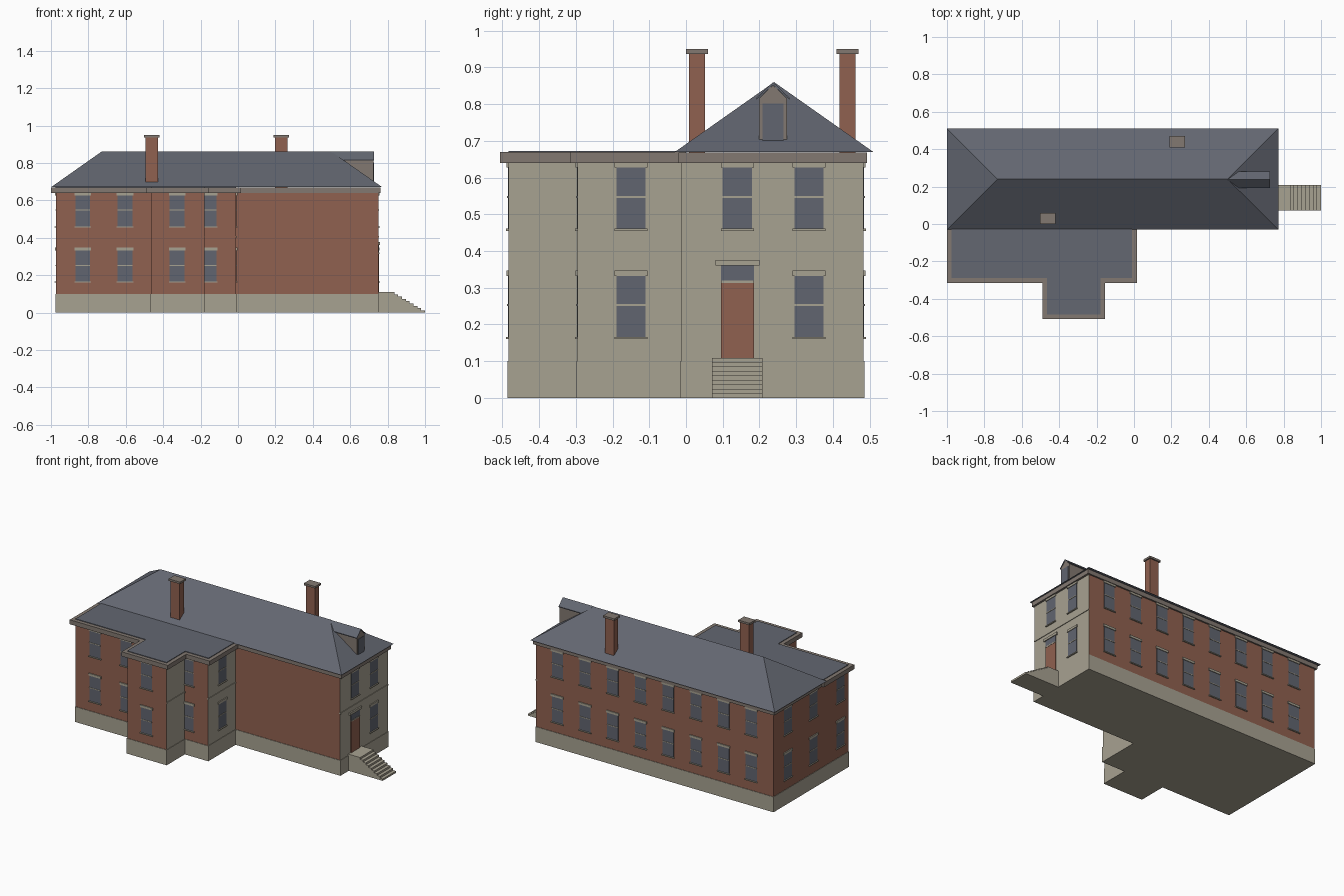
import bpy
import bmesh
from mathutils import Vector

if "Cube" in bpy.data.objects:
    bpy.data.objects.remove(bpy.data.objects["Cube"])


def material(name, color):
    m = bpy.data.materials.new(name)
    m.use_nodes = True
    m.diffuse_color = (*color, 1)
    m.node_tree.nodes["Principled BSDF"].inputs["Base Color"].default_value = (*color, 1)
    return m


BRICK = material("brick red", (0.28, 0.12, 0.08))
STONE = material("tan stone", (0.39, 0.36, 0.285))
SLATE = material("slate grey", (0.125, 0.135, 0.165))
TRIM = material("trim grey brown", (0.225, 0.19, 0.165))
GLASS = material("window grey", (0.12, 0.13, 0.16))


def finish(name, bm, mats):
    bmesh.ops.recalc_face_normals(bm, faces=bm.faces)
    mesh = bpy.data.meshes.new(name)
    bm.to_mesh(mesh)
    bm.free()
    for m in mats:
        mesh.materials.append(m)
    obj = bpy.data.objects.new(name, mesh)
    bpy.context.collection.objects.link(obj)
    return obj


def add_box(bm, x, y, z, index=0):
    made = bmesh.ops.create_cube(bm, size=1)["verts"]
    for v in made:
        v.co = Vector(r[0] if c < 0 else r[1] for c, r in zip(v.co, (x, y, z)))
    for f in {f for v in made for f in v.link_faces}:
        f.material_index = index


def box(name, x, y, z, mat):
    bm = bmesh.new()
    add_box(bm, x, y, z)
    return finish(name, bm, [mat])


def prism(name, outline, x0, x1, mat):
    """Extrude a (y, z) outline along x."""
    bm = bmesh.new()
    face = bm.faces.new([bm.verts.new((x0, y, z)) for y, z in outline])
    out = bmesh.ops.extrude_face_region(bm, geom=[face])["geom"]
    bmesh.ops.translate(bm, vec=(x1 - x0, 0, 0),
                        verts=[g for g in out if isinstance(g, bmesh.types.BMVert)])
    return finish(name, bm, [mat])


# Walls and foundations: the left-facing walls are stone, the rest brick
BASE, WALL_TOP, EAVE = 0.10, 0.642, 0.67
blocks = {
    "main": ((-0.972, 0.75), (-0.012, 0.483)),
    "wing": ((-0.972, -0.01), (-0.295, 0.0)),
    "porch": ((-0.465, -0.18), (-0.483, -0.28)),
}
for name, (x, y) in blocks.items():
    walls = box(name + "_walls", x, y, (0.002, WALL_TOP), BRICK)
    walls.data.materials.append(STONE)
    for f in walls.data.polygons:
        f.material_index = int(f.normal.x > 0.9)
    e = 0.003
    box(name + "_foundation", (x[0] - e, x[1] + e), (y[0] - e, y[1] + e),
        (0, BASE), STONE)
    # String course on the stone front
    box(name + "_string_course", (x[1] - 0.01, x[1] + 0.004), (y[0], y[1]),
        (0.402, 0.41), STONE)

# Cornices and flat roofs
box("main_cornice", (-0.985, 0.763), (-0.02, 0.493), (0.64, EAVE - 0.002), TRIM)
box("wing_cornice", (-1.0, 0.015), (-0.315, 0.0), (0.64, EAVE - 0.001), TRIM)
box("porch_cornice", (-0.49, -0.155), (-0.507, -0.3), (0.64, EAVE - 0.001), TRIM)
box("wing_flat_roof", (-0.975, -0.01), (-0.29, 0.0), (0.66, EAVE + 0.003), SLATE)
box("porch_flat_roof", (-0.465, -0.18), (-0.483, -0.28), (0.66, EAVE + 0.003), SLATE)

# Hipped main roof
bm = bmesh.new()
corners = [bm.verts.new((x, y, EAVE)) for x, y in
           ((-1, -0.03), (0.772, -0.03), (0.772, 0.51), (-1, 0.51))]
west, east = (bm.verts.new((x, 0.24, 0.86)) for x in (-0.73, 0.5))
a, b, c, d = corners
for ring in ((d, c, b, a), (a, b, east, west), (b, c, east), (c, d, west, east), (d, a, west)):
    bm.faces.new(ring)
finish("hipped_roof", bm, [SLATE])

# Chimneys
for name, x, y in (("front_chimney", -0.462, 0.03), ("back_chimney", 0.232, 0.44)):
    box(name, (x - 0.033, x + 0.033), (y - 0.022, y + 0.022), (0.66, 0.937), BRICK)
    box(name + "_cap", (x - 0.041, x + 0.041), (y - 0.03, y + 0.03), (0.937, 0.95), TRIM)

# Dormer
mid = 0.237
prism("dormer_body", [(mid - 0.038, 0.69), (mid + 0.038, 0.69), (mid + 0.038, 0.815),
                      (mid, 0.852), (mid - 0.038, 0.815)], 0.5, 0.724, TRIM)
prism("dormer_roof", [(mid - 0.045, 0.812), (mid, 0.852), (mid + 0.045, 0.812),
                      (mid + 0.045, 0.817), (mid, 0.86), (mid - 0.045, 0.817)],
      0.5, 0.727, SLATE)
box("dormer_window", (0.72, 0.727), (mid - 0.028, mid + 0.028), (0.7, 0.802), GLASS)


# Windows: glass, meeting rail, lintel and sill set on a wall plane
def opening(name, axis, side, wall, along, parts):
    bm = bmesh.new()
    for half, low, high, depth, index in parts:
        out = sorted((wall - side * 0.004, wall + side * depth))
        run = (along - half, along + half)
        x, y = (out, run) if axis == "x" else (run, out)
        add_box(bm, x, y, (low, high), index)
    return finish(name, bm, [GLASS, STONE, BRICK])


def window(name, axis, side, wall, along, levels=(0.16, 0.455)):
    for z in levels:
        opening(name, axis, side, wall, along, [
            (0.04, z + 0.004, z + 0.172, 0.002, 0),
            (0.04, z + 0.09, z + 0.095, 0.004, 1),
            (0.045, z + 0.172, z + 0.187, 0.006, 1),
            (0.045, z, z + 0.006, 0.008, 1)])


for i in range(8):
    window("back_window", "y", 1, 0.483, 0.594 - 0.201 * i)
for x in (-0.83, -0.605, -0.155):
    window("wing_front_window", "y", -1, -0.295, x)
window("porch_front_window", "y", -1, -0.483, -0.325)
for y in (0.335, 0.07, -0.21):
    window("right_window", "x", -1, -0.972, y)
window("left_window", "x", 1, 0.75, 0.335)
window("left_window_over_door", "x", 1, 0.75, 0.14, levels=(0.455,))
window("wing_left_window", "x", 1, -0.01, -0.15)

# Entrance door with transom
opening("entrance_door", "x", 1, 0.75, 0.14, [
    (0.045, 0.105, 0.313, 0.005, 2),
    (0.045, 0.313, 0.32, 0.007, 1),
    (0.045, 0.32, 0.36, 0.004, 0),
    (0.06, 0.36, 0.376, 0.009, 1)])

# Entrance steps: a landing and eight treads
STEPS, TOP = 9, 0.109
bm = bmesh.new()
for i in range(STEPS):
    add_box(bm, (0.745, 0.836 + i * 0.0205), (0.071, 0.209),
            (TOP * (STEPS - 1 - i) / STEPS, TOP * (STEPS - i) / STEPS))
finish("entrance_steps", bm, [STONE])
